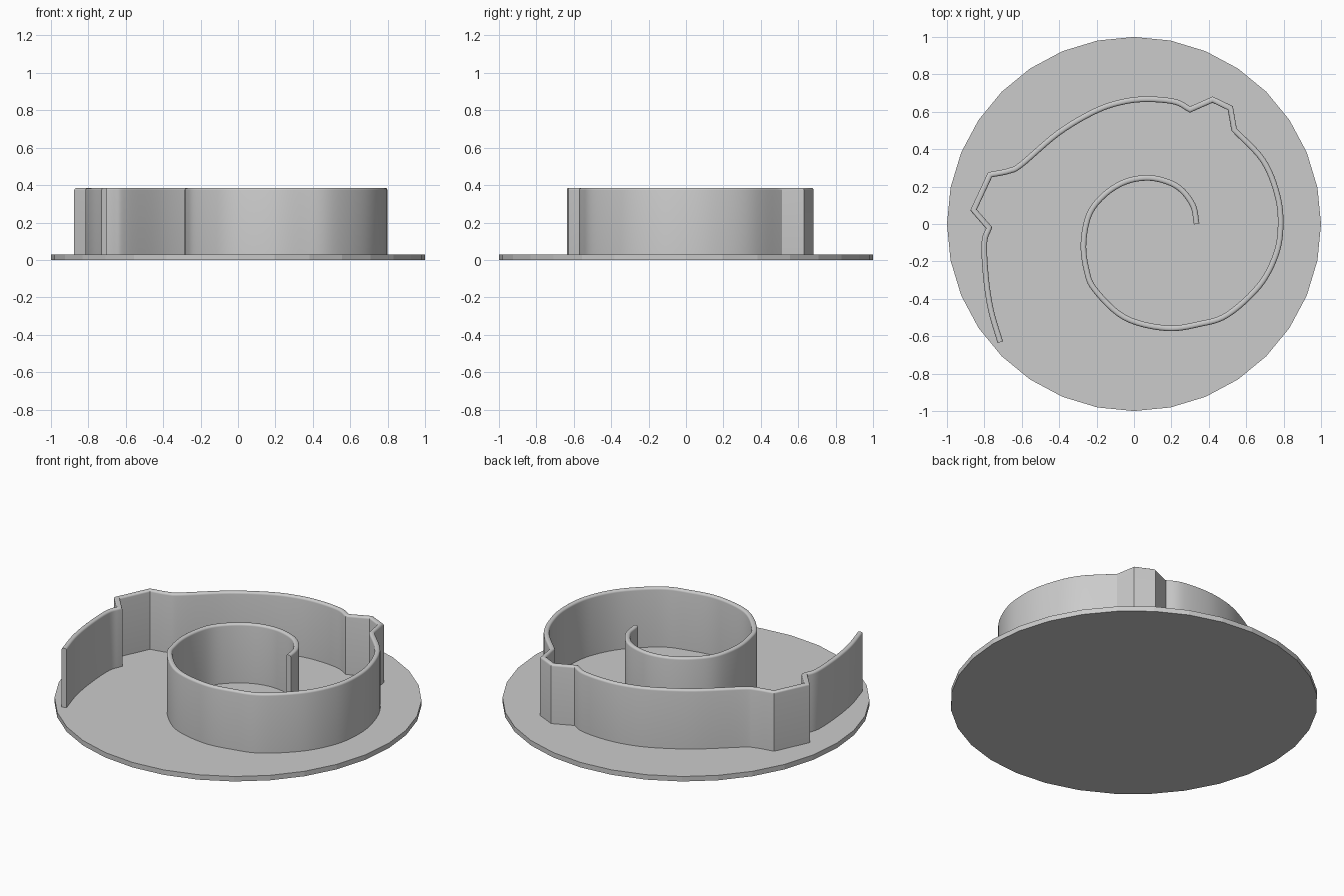
import bpy, bmesh, math
from mathutils import Vector

if "Cube" in bpy.data.objects:
    bpy.data.objects.remove(bpy.data.objects["Cube"])

mat = bpy.data.materials.new("light grey")
mat.diffuse_color = (0.6, 0.6, 0.6, 1)
mat.use_nodes = True
mat.node_tree.nodes["Principled BSDF"].inputs["Base Color"].default_value = mat.diffuse_color


def finish(name, bm):
    bmesh.ops.recalc_face_normals(bm, faces=bm.faces)
    me = bpy.data.meshes.new(name)
    bm.to_mesh(me)
    bm.free()
    me.materials.append(mat)
    ob = bpy.data.objects.new(name, me)
    bpy.context.collection.objects.link(ob)
    return ob


def smooth_run(pts, steps=6):
    """Catmull-Rom curve through the points, without the last one."""
    p = [Vector(q) for q in pts]
    if len(p) == 2:
        return p[:1]
    p = [2 * p[0] - p[1]] + p + [2 * p[-1] - p[-2]]
    out = []
    for a, b, c, d in zip(p, p[1:], p[2:], p[3:]):
        for i in range(steps):
            t = i / steps
            out.append(0.5 * (2 * b + (c - a) * t + (2 * a - 5 * b + 4 * c - d) * t * t
                              + (3 * b - a - 3 * c + d) * t ** 3))
    return out


# Round base plate
bm = bmesh.new()
bmesh.ops.create_cone(bm, cap_ends=True, segments=32, radius1=1, radius2=1, depth=0.03)
bmesh.ops.translate(bm, vec=(0, 0, 0.015), verts=bm.verts)
finish("base_plate", bm)

# Wall centre line: smooth runs joined at sharp corners
runs = [
    [(0.335, 0), (0.315, 0.1), (0.245, 0.19), (0.15, 0.235), (0.05, 0.246), (-0.06, 0.22),
     (-0.165, 0.15), (-0.24, 0.05), (-0.27, -0.1), (-0.255, -0.24), (-0.21, -0.35),
     (-0.05, -0.5), (0.17, -0.557), (0.35, -0.535), (0.5, -0.485), (0.67, -0.33),
     (0.76, -0.16), (0.784, 0), (0.765, 0.16), (0.69, 0.34), (0.535, 0.505)],
    [(0.535, 0.505), (0.515, 0.62)],
    [(0.515, 0.62), (0.42, 0.665)],
    [(0.42, 0.665), (0.3, 0.612)],
    [(0.3, 0.612), (0.22, 0.653), (0.08, 0.667), (-0.05, 0.655), (-0.2, 0.607),
     (-0.4, 0.49), (-0.6, 0.32), (-0.665, 0.285), (-0.77, 0.263)],
    [(-0.77, 0.263), (-0.858, 0.075)],
    [(-0.858, 0.075), (-0.775, -0.02)],
    [(-0.775, -0.02), (-0.8, -0.1), (-0.792, -0.28), (-0.765, -0.46), (-0.715, -0.632)],
]
path = [v for r in runs for v in smooth_run(r)] + [Vector(runs[-1][-1])]

# Cross-section with a rounded top edge: (sideways offset, height)
half, top, rad = 0.015, 0.385, 0.012
arc = [(half - rad + rad * math.cos(a), top - rad + rad * math.sin(a))
       for a in (math.pi / 2 * i / 4 for i in range(5))]
profile = [(half, 0.025)] + arc + [(-x, z) for x, z in reversed(arc)] + [(-half, 0.025)]

# Sweep the cross-section along the path with mitred corners
bm = bmesh.new()
rings = []
for i, p in enumerate(path):
    d0 = (p - path[max(i - 1, 0)]).normalized()
    d1 = (path[min(i + 1, len(path) - 1)] - p).normalized()
    t = (d0 + d1).normalized()
    n = Vector((-t.y, t.x))
    miter = 1 / max(t.dot(d1 if d1.length else d0), 0.5)
    rings.append([bm.verts.new((p.x + n.x * x * miter, p.y + n.y * x * miter, z))
                  for x, z in profile])
k = len(profile)
for a, b in zip(rings, rings[1:]):
    for j in range(k):
        bm.faces.new((a[j], a[(j + 1) % k], b[(j + 1) % k], b[j]))
bm.faces.new(rings[0])
bm.faces.new(rings[-1])
wall = finish("spiral_wall", bm)
bpy.context.view_layer.objects.active = wall
wall.select_set(True)
bpy.ops.object.shade_smooth_by_angle(angle=math.radians(30))
